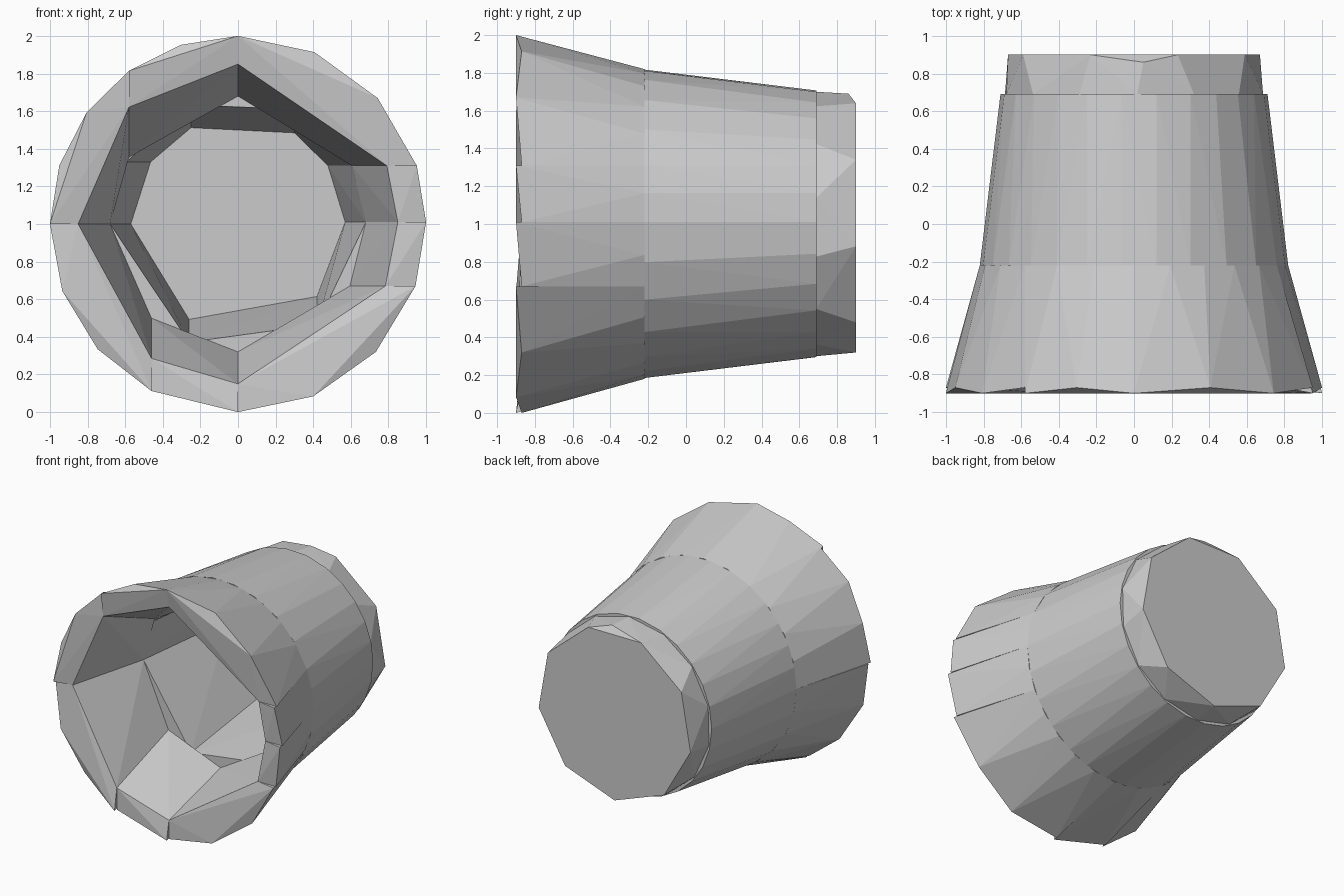
import bpy, bmesh, math

if "Cube" in bpy.data.objects:
    bpy.data.objects.remove(bpy.data.objects["Cube"])

CZ = 1.0          # height of the cup axis


def hull_object(name, pts):
    """Convex flat-faced solid around (x, y, z) points measured from the axis."""
    bm = bmesh.new()
    for x, y, z in pts:
        bm.verts.new((x, y, z + CZ))
    res = bmesh.ops.convex_hull(bm, input=bm.verts[:])
    junk = {g for g in res["geom_interior"] + res["geom_unused"]
            if isinstance(g, bmesh.types.BMVert)}
    bmesh.ops.delete(bm, geom=list(junk), context='VERTS')
    bmesh.ops.recalc_face_normals(bm, faces=bm.faces[:])
    mesh = bpy.data.meshes.new(name)
    bm.to_mesh(mesh)
    bm.free()
    ob = bpy.data.objects.new(name, mesh)
    bpy.context.collection.objects.link(ob)
    return ob


def seam_angle(seam, r):
    """Angle where a circle of radius r meets an axis-aligned seam plane."""
    axis, c, sign = seam
    other = sign * math.sqrt(r * r - c * c)
    return math.atan2(other, c) if axis == 'x' else math.atan2(c, other)


def arc(s0, s1, r, n, ys):
    """Points clockwise from seam s0 to s1, cycling through the y values."""
    a0, a1 = seam_angle(s0, r), seam_angle(s1, r)
    while a1 > a0:
        a1 -= 2 * math.pi
    while a0 - a1 > 2 * math.pi:
        a1 += 2 * math.pi
    out = []
    for i in range(n + 1):
        a = a0 + (a1 - a0) * i / n
        out.append((r * math.cos(a), ys[i % len(ys)], r * math.sin(a)))
    return out


def wall(prefix, seams, front, back):
    """Ring of convex wall blocks; each end is (outer r, inner r, y list, inner y, sides)."""
    for i, s0 in enumerate(seams):
        s1 = seams[(i + 1) % len(seams)]
        pts = []
        for ro, ri, ys, yi, n in (front, back):
            span = (seam_angle(s0, ro) - seam_angle(s1, ro)) % (2 * math.pi)
            pts += arc(s0, s1, ro, max(1, round(span * n / (2 * math.pi))), ys)
            pts += arc(s0, s1, ri, 1, [yi])
        hull_object(f"{prefix}_{i + 1}", pts)


# flared mouth
mouth_seams = [('x', 0, 1), ('z', .31, 1), ('z', .01, 1), ('z', -.33, 1),
               ('x', 0, -1), ('x', -.46, -1), ('z', 0, -1), ('x', -.58, 1)]
wall("flared_mouth", mouth_seams,
     (1.0, .85, [-.90, -.87], -.87, 17),
     (.82, .68, [-.22], -.22, 26))

# tapered body
body_seams = [('x', -.25, 1), ('x', .30, 1), ('z', .31, 1), ('z', .01, 1),
              ('x', .42, -1), ('x', -.26, -1), ('z', 0, -1), ('z', .33, -1)]
wall("tapered_body", body_seams,
     (.82, .68, [-.22], -.22, 26),
     (.71, .57, [.69], .69, 24))

# closed base with an uneven chamfered edge
base = [(.70 * math.cos(2 * math.pi * i / 14 + .2), .69,
         .70 * math.sin(2 * math.pi * i / 14 + .2)) for i in range(14)]
base += [(.68 * math.cos(2 * math.pi * i / 9 - math.pi / 2), .90,
          .68 * math.sin(2 * math.pi * i / 9 - math.pi / 2)) for i in range(9)]
base += [(.05, .86, .69)]
hull_object("closed_base", base)
